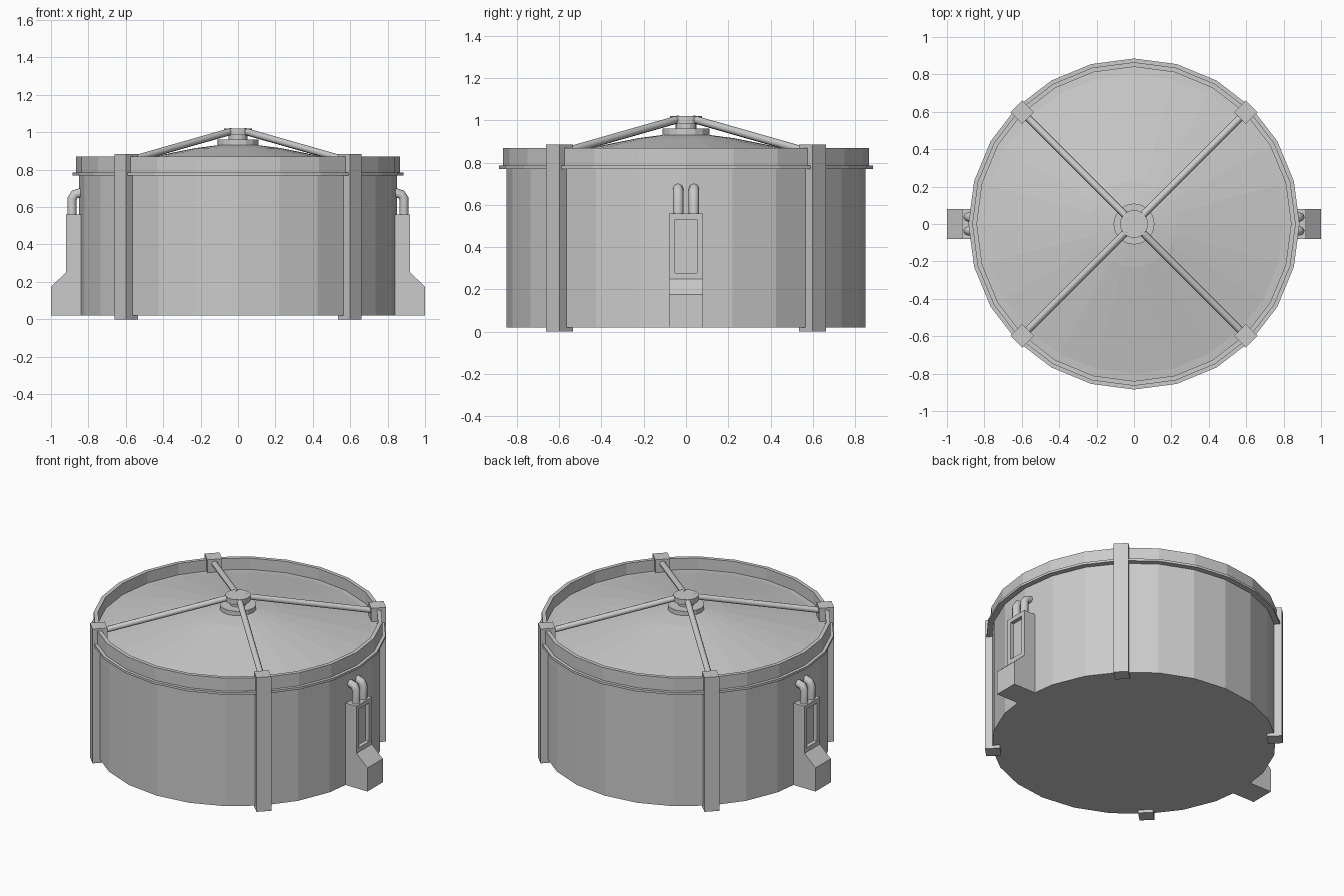
import bpy, bmesh, math
from mathutils import Vector

cube = bpy.data.objects.get("Cube")
if cube:
    bpy.data.objects.remove(cube, do_unlink=True)

SIDES = 24


def finish(name, bm):
    bmesh.ops.remove_doubles(bm, verts=bm.verts, dist=1e-5)
    bmesh.ops.recalc_face_normals(bm, faces=bm.faces)
    mesh = bpy.data.meshes.new(name)
    bm.to_mesh(mesh)
    bm.free()
    obj = bpy.data.objects.new(name, mesh)
    bpy.context.collection.objects.link(obj)
    return obj


def lathe(name, profile, sides=SIDES):
    """Revolve (radius, z) points around the z axis."""
    bm = bmesh.new()
    verts = [bm.verts.new((r, 0, z)) for r, z in profile]
    edges = [bm.edges.new(pair) for pair in zip(verts, verts[1:])]
    bmesh.ops.spin(bm, geom=verts + edges, axis=(0, 0, 1), cent=(0, 0, 0),
                   angle=math.tau, steps=sides, use_merge=True)
    return finish(name, bm)


def box(name, centre, size, turn=0):
    bm = bmesh.new()
    bmesh.ops.create_cube(bm, size=1)
    bmesh.ops.scale(bm, vec=size, verts=bm.verts)
    obj = finish(name, bm)
    obj.location = centre
    obj.rotation_euler.z = turn
    return obj


def tube(name, points, radius, resolution=2):
    """Round bar swept along a path of points."""
    curve = bpy.data.curves.new(name, 'CURVE')
    curve.dimensions = '3D'
    curve.bevel_depth = radius
    curve.bevel_resolution = resolution
    curve.use_fill_caps = True
    spline = curve.splines.new('POLY')
    spline.points.add(len(points) - 1)
    for p, co in zip(spline.points, points):
        p.co = (*co, 1)
    obj = bpy.data.objects.new(name, curve)
    bpy.context.collection.objects.link(obj)
    return obj


# Tank shell, flange and raised rim
lathe("tank_body", [(0, 0.02), (0.85, 0.02), (0.85, 0.78), (0, 0.78)])
lathe("rim_flange", [(0.84, 0.77), (0.885, 0.77), (0.885, 0.785),
                     (0.84, 0.785), (0.84, 0.77)])
lathe("rim_wall", [(0.84, 0.775), (0.865, 0.775), (0.865, 0.87),
                   (0.84, 0.87), (0.84, 0.775)])

# Shallow conical roof and its hub
lathe("roof", [(0.845, 0.795), (0.80, 0.80), (0.23, 0.915), (0, 0.945)])
lathe("hub", [(0, 0.92), (0.11, 0.92), (0.11, 0.96), (0.05, 0.96),
              (0.05, 0.985), (0.075, 0.985), (0.075, 1.02), (0, 1.02)], 16)

# Four posts with rods rising to the hub
for i, label in enumerate(("back_left", "back_right", "front_right", "front_left")):
    angle = math.radians(45 + 90 * i)
    out = Vector((math.cos(angle), math.sin(angle), 0))
    box(label + "_post", out * 0.845 + Vector((0, 0, 0.4425)),
        (0.09, 0.09, 0.885), angle)
    tube(label + "_rod", [out * 0.82 + Vector((0, 0, 0.85)),
                          out * 0.05 + Vector((0, 0, 1.005))], 0.019)


def side_cabinet(name, s):
    """Stepped cabinet with a recessed front panel."""
    profile = [(0.8, 0.02), (1, 0.02), (1, 0.175), (0.92, 0.25),
               (0.92, 0.56), (0.8, 0.56)]
    bm = bmesh.new()
    face = bm.faces.new([bm.verts.new((s * x, -0.08, z)) for x, z in profile])
    ext = bmesh.ops.extrude_face_region(bm, geom=[face], use_keep_orig=True)
    moved = [g for g in ext["geom"] if isinstance(g, bmesh.types.BMVert)]
    bmesh.ops.translate(bm, vec=(0, 0.16, 0), verts=moved)
    bmesh.ops.recalc_face_normals(bm, faces=bm.faces)
    panel = [f for f in bm.faces
             if abs(f.calc_center_median().x - s * 0.92) < 0.001]
    bmesh.ops.inset_region(bm, faces=panel, thickness=0.04)
    ext = bmesh.ops.extrude_face_region(bm, geom=panel)
    moved = [g for g in ext["geom"] if isinstance(g, bmesh.types.BMVert)]
    bmesh.ops.translate(bm, vec=(-s * 0.025, 0, 0), verts=moved)
    bmesh.ops.delete(bm, geom=[f for f in panel if f.is_valid], context='FACES_ONLY')
    return finish(name, bm)


# Cabinets on both sides, each with two bent pipes into the tank
for side, s in (("left", 1), ("right", -1)):
    side_cabinet(side + "_cabinet", s)
    for end, y in (("front", -0.037), ("back", 0.037)):
        path = [(0.887, 0.54), (0.887, 0.645), (0.873, 0.668), (0.82, 0.682)]
        tube(f"{side}_{end}_pipe", [(s * x, y, z) for x, z in path], 0.025)
